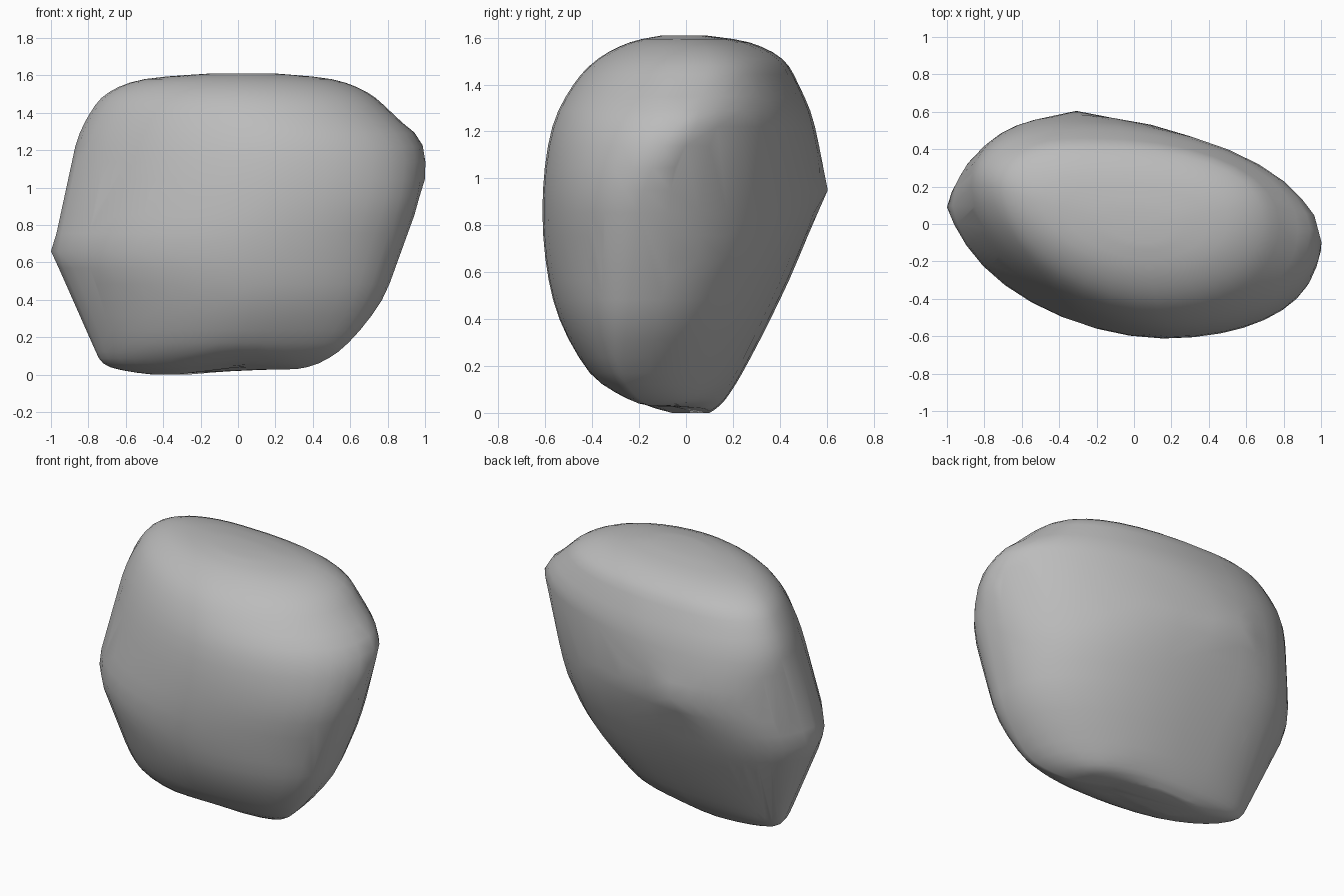
import bpy
import bmesh
from math import cos, sin, pi
from mathutils import Vector

cube = bpy.data.objects.get("Cube")
if cube:
    bpy.data.objects.remove(cube)

SIDES = 36      # points around each ring
STEPS = 3       # rings between two key sections

# Key sections, bottom to top:
# height, left-hand x, right-hand x, front y, back y, y of left tip, y of right tip
KEYS = [
    (0.00, -.45, .10, -.10, .10, .05, -.05),
    (0.02, -.60, .26, -.17, .13, .07, -.12),
    (0.06, -.72, .43, -.27, .17, .08, -.20),
    (0.17, -.78, .59, -.41, .24, .08, -.27),
    (0.40, -.87, .77, -.54, .36, .09, -.25),
    (0.66, -.97, .87, -.60, .48, .09, -.22),
    (0.95, -.91, .97, -.61, .58, .13, -.18),
    (1.22, -.87, .98, -.57, .55, .20, -.06),
    (1.40, -.79, .82, -.48, .48, .20, -.02),
    (1.51, -.69, .69, -.375, .41, .18, .01),
    (1.58, -.50, .50, -.24, .27, .12, .02),
    (1.61, -.15, .20, -.10, .08, .03, .00),
]

# Local knocks: centre, push, radius
KNOCKS = [
    ((-.33, .58, .95), (0, .03, 0), .12),
    ((-.97, .09, .66), (-.03, 0, 0), .14),
    ((.98, -.12, 1.08), (.02, 0, 0), .12),
    ((.97, -.03, 1.24), (.01, .03, .01), .12),
    ((.00, -.10, .00), (0, 0, .04), .33),
]


def spline(a, b, c, d, t):
    """Smooth interpolation between b and c."""
    return b + t * ((c - a) / 2 + t * (a - 2.5 * b + 2 * c - d / 2
                    + t * (1.5 * (b - c) + (d - a) / 2)))


def sections():
    last = len(KEYS) - 1
    for i in range(last):
        four = [KEYS[max(0, min(last, i + k))] for k in (-1, 0, 1, 2)]
        for s in range(STEPS):
            yield [spline(*vals, s / STEPS) for vals in zip(*four)]
    yield KEYS[last]


def ring(z, x0, x1, front, back, tip0, tip1):
    """Skewed lens outline made of four rounded quarters."""
    for i in range(SIDES):
        a = 2 * pi * i / SIDES
        c, s = cos(a), sin(a)
        # The back right quarter is flattest around its widest height
        if s >= 0:
            power = max(.88, 1.18 - .75 * abs(z - 1.08)) if c > 0 else .9
        else:
            power = .96 if c > 0 else 1.14
        peak_x = x0 + (x1 - x0) * (.32 if s >= 0 else .58)
        peak_y = back if s >= 0 else front
        tip_x, tip_y = (x1, tip1) if c >= 0 else (x0, tip0)
        yield Vector((peak_x + (tip_x - peak_x) * abs(c) ** power,
                      tip_y + (peak_y - tip_y) * abs(s) ** power, z))


# Boulder body: a taut skin around the sections
bm = bmesh.new()
for section in sections():
    for point in ring(*section):
        bm.verts.new(point)
bmesh.ops.convex_hull(bm, input=bm.verts[:])
bmesh.ops.delete(bm, geom=[v for v in bm.verts if not v.link_faces], context='VERTS')

# Knocks and bumps on the surface
for centre, push, radius in KNOCKS:
    for v in bm.verts:
        near = 1 - (v.co - Vector(centre)).length / radius
        if near > 0:
            v.co += Vector(push) * near

bmesh.ops.recalc_face_normals(bm, faces=bm.faces[:])
mesh = bpy.data.meshes.new("boulder")
bm.to_mesh(mesh)
bm.free()
for face in mesh.polygons:
    face.use_smooth = True

# Stone colour
stone = bpy.data.materials.new("grey stone")
stone.use_nodes = True
colour = (.5, .5, .5, 1)
stone.diffuse_color = colour
stone.node_tree.nodes["Principled BSDF"].inputs["Base Color"].default_value = colour
mesh.materials.append(stone)

boulder = bpy.data.objects.new("boulder", mesh)
bpy.context.collection.objects.link(boulder)
